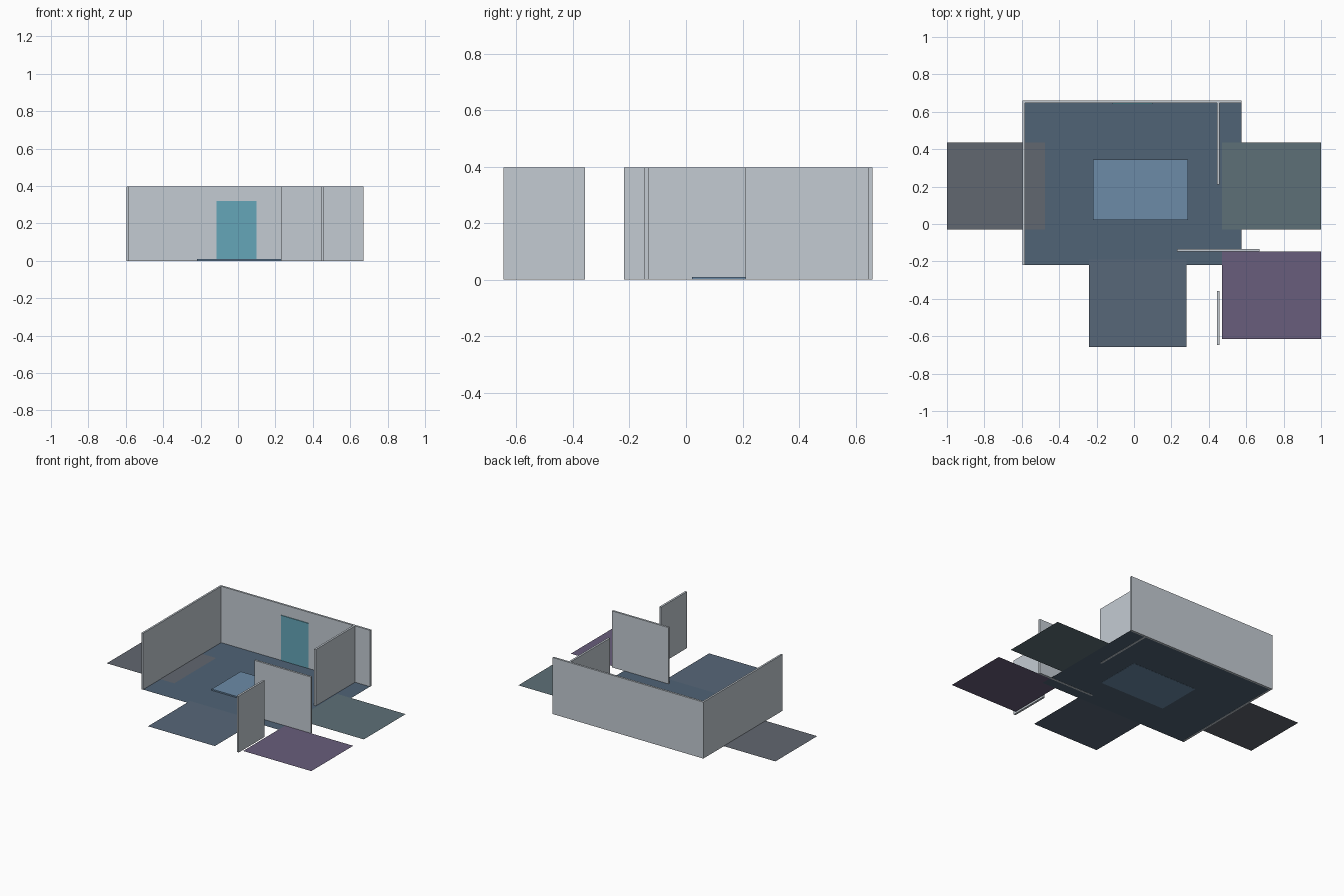
import bpy
import bmesh

if "Cube" in bpy.data.objects:
    bpy.data.objects.remove(bpy.data.objects["Cube"])


def material(name, rgb):
    m = bpy.data.materials.new(name)
    m.diffuse_color = (*rgb, 1)
    m.use_nodes = True
    m.node_tree.nodes["Principled BSDF"].inputs["Base Color"].default_value = m.diffuse_color
    return m


def add(name, bm, mat):
    mesh = bpy.data.meshes.new(name)
    bm.to_mesh(mesh)
    bm.free()
    mesh.materials.append(mat)
    ob = bpy.data.objects.new(name, mesh)
    bpy.context.collection.objects.link(ob)
    return ob


def floor(name, x0, x1, y0, y1, z, mat):
    bm = bmesh.new()
    bm.faces.new([bm.verts.new(p) for p in
                  ((x0, y0, z), (x1, y0, z), (x1, y1, z), (x0, y1, z))])
    return add(name, bm, mat)


def box(name, x0, x1, y0, y1, z0, z1, mat):
    bm = bmesh.new()
    bmesh.ops.create_cube(bm, size=1)
    for v in bm.verts:
        v.co = (x1 if v.co.x > 0 else x0,
                y1 if v.co.y > 0 else y0,
                z1 if v.co.z > 0 else z0)
    return add(name, bm, mat)


slate = material("slate", (0.08, 0.125, 0.18))
blue_grey = material("blue_grey", (0.095, 0.135, 0.19))
grey = material("warm_grey", (0.12, 0.135, 0.16))
green = material("green_grey", (0.11, 0.16, 0.185))
purple = material("purple", (0.14, 0.11, 0.2))
rug_blue = material("rug_blue", (0.15, 0.26, 0.39))
teal = material("teal", (0.13, 0.38, 0.48))
wall_grey = material("wall_grey", (0.55, 0.6, 0.65))

# Floor sheets of the hall and the adjoining rooms
floor("main_floor", -0.595, 0.575, -0.22, 0.66, 0.001, slate)
floor("front_floor", -0.24, 0.28, -0.657, -0.19, 0.002, blue_grey)
floor("left_floor", -1.0, -0.475, -0.03, 0.435, 0.002, grey)
floor("right_floor", 0.47, 1.0, -0.03, 0.435, 0.002, green)
floor("purple_floor", 0.47, 1.0, -0.614, -0.148, 0.002, purple)

# Walls and free-standing partitions
H = 0.397
for name, x0, x1, y0, y1 in (
        ("back_wall", -0.597, 0.575, 0.646, 0.66),
        ("left_wall", -0.597, -0.584, -0.22, 0.66),
        ("right_partition", 0.444, 0.458, 0.21, 0.648),
        ("front_partition", 0.23, 0.67, -0.147, -0.133),
        ("small_partition", 0.444, 0.458, -0.646, -0.357)):
    box(name, x0, x1, y0, y1, 0, H, wall_grey)

# Rug and door panel
box("rug", -0.22, 0.29, 0.022, 0.345, 0, 0.01, rug_blue)
box("door_panel", -0.115, 0.098, 0.641, 0.648, 0.003, 0.32, teal)
